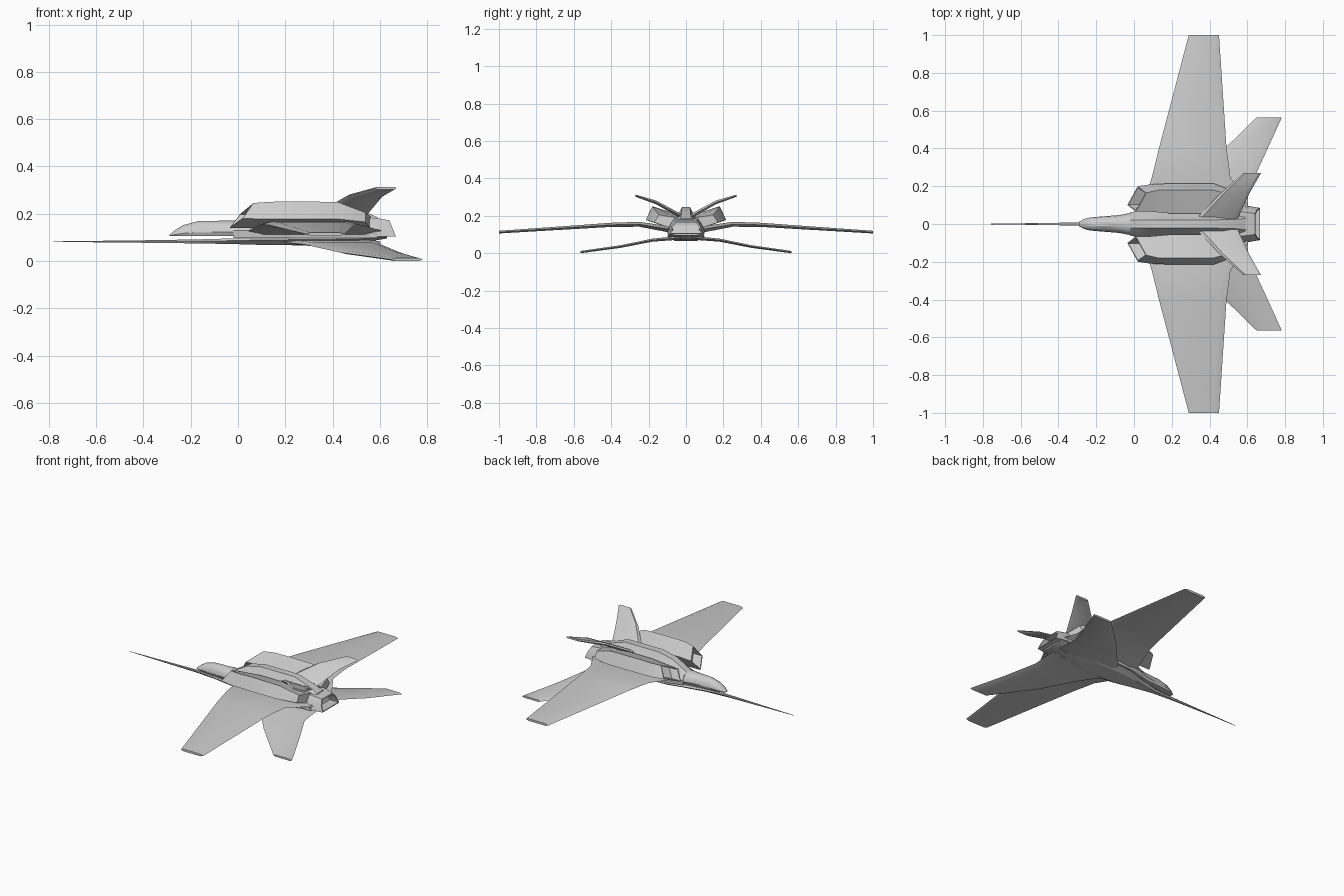
import bpy, bmesh, math

if "Cube" in bpy.data.objects:
    bpy.data.objects.remove(bpy.data.objects["Cube"])


def loft(name, rings, mirror=False, hollow=None, depth=0.1, rim=0.01):
    """Skin a list of equal-length 3D rings; hollow = end (0 or -1) to recess."""
    bm = bmesh.new()
    vs = [[bm.verts.new(p) for p in r] for r in rings]
    n = len(vs[0])
    for a, b in zip(vs, vs[1:]):
        for i in range(n):
            j = (i + 1) % n
            bm.faces.new((a[i], a[j], b[j], b[i]))
    caps = {0: bm.faces.new(vs[0]), -1: bm.faces.new(vs[-1])}
    bmesh.ops.recalc_face_normals(bm, faces=bm.faces[:])
    if hollow is not None:
        cap = caps[hollow]
        bmesh.ops.inset_individual(bm, faces=[cap], thickness=rim)
        e = bmesh.ops.extrude_discrete_faces(bm, faces=[cap])["faces"][0]
        sign = 1 if hollow == 0 else -1
        bmesh.ops.translate(bm, verts=e.verts[:], vec=(sign * depth, 0, 0))
    me = bpy.data.meshes.new(name)
    bm.to_mesh(me)
    bm.free()
    ob = bpy.data.objects.new(name, me)
    bpy.context.collection.objects.link(ob)
    if mirror:
        m = ob.modifiers.new("mirror", "MIRROR")
        m.use_axis = (False, True, False)
        m.use_clip = False
    bpy.ops.object.select_all(action="DESELECT")
    ob.select_set(True)
    bpy.context.view_layer.objects.active = ob
    bpy.ops.object.shade_smooth_by_angle(angle=math.radians(28))
    return ob


def hull_ring(x, half, rake=0.0):
    """Symmetric ring from a half profile of (y, z), bottom to top."""
    z0 = half[0][1]
    right = [(x - rake * (z - z0), y, z) for y, z in half]
    return right + [(px, -py, pz) for px, py, pz in reversed(right)]


def blade(name, stations):
    """Wing from stations (y, x leading, x trailing, z, thickness)."""
    rings = []
    for y, le, te, z, t in stations:
        c, h = te - le, t / 2
        rings.append([(le, y, z), (le + .12 * c, y, z + h), (te - .12 * c, y, z + h),
                      (te, y, z), (te - .12 * c, y, z - h), (le + .12 * c, y, z - h)])
    return loft(name, rings, mirror=True)


# Cockpit nose: rounded on top, flat below
nose = [(-.29, .012, .112), (-.265, .026, .132), (-.235, .034, .152), (-.17, .040, .170),
        (-.08, .047, .172), (0, .062, .172), (.08, .072, .172)]
rings = []
for x, w, top in nose:
    h = top - .105
    arc = [(w * math.cos(a), .105 + h * (.25 + .75 * math.sin(a)))
           for a in [math.radians(d) for d in (0, 25, 50, 75)]]
    rings.append(hull_ring(x, [(w * .85, .105)] + arc))
loft("cockpit_nose", rings)

# Central fuselage with raised spine
body = [(-.02, .06, .05, .155, .022, .168), (.08, .09, .055, .175, .022, .225),
        (.18, .10, .055, .18, .022, .247), (.42, .10, .055, .18, .022, .247),
        (.53, .10, .055, .18, .024, .212), (.59, .10, .06, .165, .03, .185)]
loft("fuselage", [hull_ring(x, [(w * .95, .098), (w, .13), (s, zs), (t, zt)])
                  for x, w, s, zs, t, zt in body])

# Exhaust nozzle, raked and hollow
loft("exhaust_nozzle", [hull_ring(x, [(w, .104), (w * .9, .145), (w * .65, zt)], r)
                        for x, w, zt, r in [(.56, .10, .185, .1), (.61, .095, .18, .2),
                                            (.668, .085, .172, .4)]],
     hollow=-1, depth=.06, rim=.008)

# Keel that stretches forward into a long needle
keel = [(-.78, .001, .081, .083), (-.3, .008, .076, .089), (-.15, .022, .074, .092),
        (0, .06, .071, .096), (.1, .088, .068, .104), (.28, .10, .066, .106),
        (.5, .10, .074, .106), (.63, .085, .095, .108)]
loft("needle_keel", [hull_ring(x, [(w * .6, a), (w, a * .4 + b * .6), (w * .8, b)])
                     for x, w, a, b in keel])

# Tilted engine pods with swept hollow intakes
pod = [
    [(-.035, .10, .14), (.02, .20, .18), (.065, .165, .245), (.01, .065, .20)],
    [(.06, .10, .14), (.09, .21, .178), (.13, .18, .25), (.09, .065, .205)],
    [(.20, .10, .14), (.20, .215, .178), (.20, .18, .252), (.20, .055, .21)],
    [(.42, .10, .14), (.42, .215, .178), (.42, .18, .25), (.42, .055, .21)],
    [(.56, .08, .135), (.54, .17, .165), (.54, .145, .205), (.56, .05, .19)],
]
loft("engine_pod", pod, mirror=True, hollow=0, depth=.06, rim=.008)

# Main wings, lower tails and upper tails
blade("main_wing", [(.07, .04, .62, .125, .035), (.25, .095, .51, .155, .026),
                    (.40, .132, .49, .152, .022), (1.0, .29, .45, .113, .014)])
blade("lower_tail", [(.03, .15, .60, .083, .02), (.18, .28, .605, .070, .016),
                     (.35, .43, .685, .036, .014), (.565, .65, .783, .006, .012)])
blade("upper_tail", [(.03, .33, .55, .200, .024), (.16, .455, .61, .272, .020),
                     (.27, .58, .672, .308, .012)])
